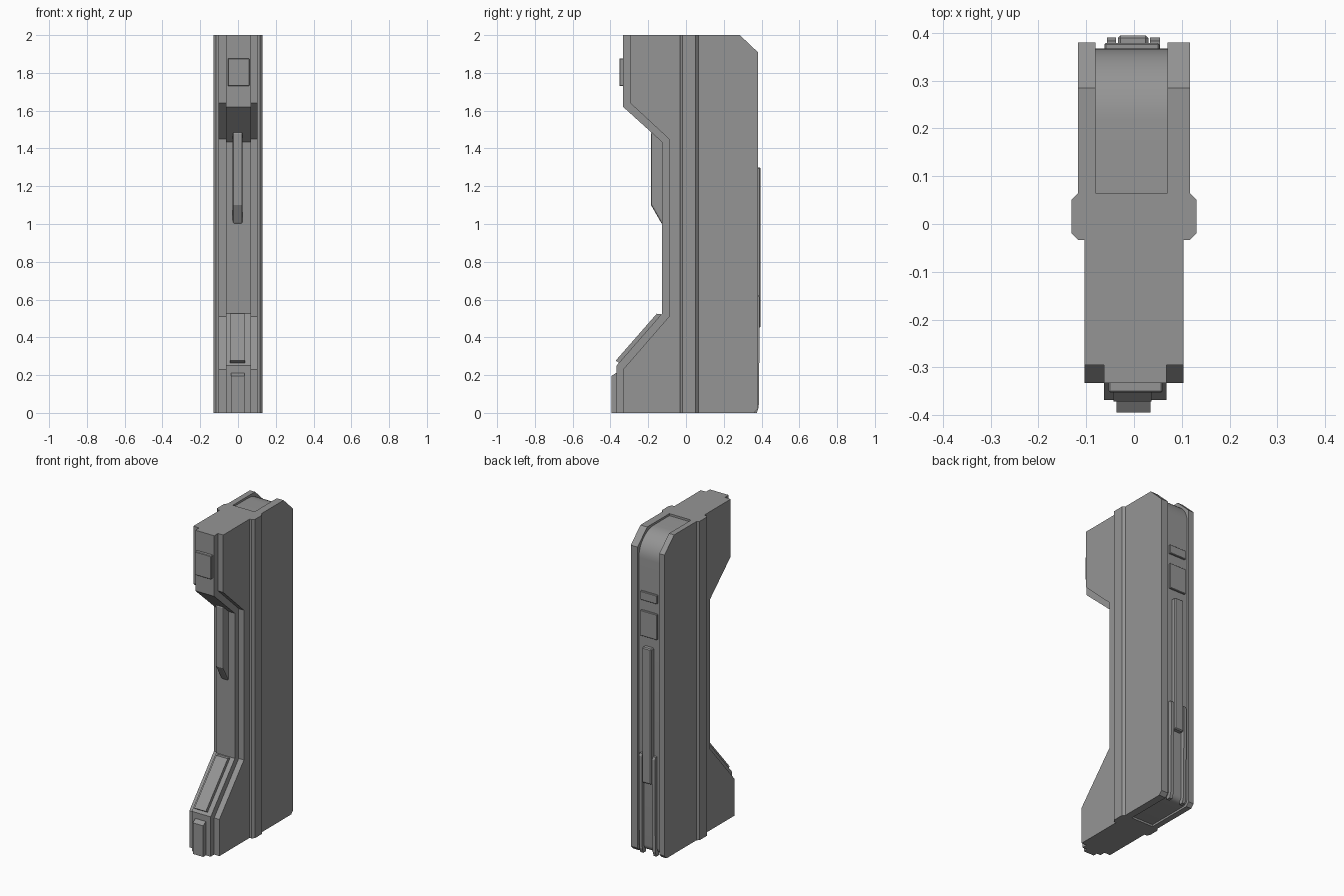
import bpy, bmesh, math

cube = bpy.data.objects.get("Cube")
if cube:
    bpy.data.objects.remove(cube, do_unlink=True)

grey = bpy.data.materials.new("mid grey")
grey.use_nodes = True
COLOR = (0.3, 0.3, 0.3, 1)
grey.diffuse_color = COLOR
grey.node_tree.nodes["Principled BSDF"].inputs["Base Color"].default_value = COLOR


def prism(name, outline, lo, hi, axis="x", smooth=False):
    """Extrude an outline: (y, z) points along x, or (x, y) points along z."""
    bm = bmesh.new()
    place = (lambda p, t: (t, *p)) if axis == "x" else (lambda p, t: (*p, t))
    ends = [[bm.verts.new(place(p, t)) for p in outline] for t in (lo, hi)]
    for end in ends:
        bm.faces.new(end)
    n = len(outline)
    for i in range(n):
        j = (i + 1) % n
        bm.faces.new((ends[0][i], ends[0][j], ends[1][j], ends[1][i]))
    bmesh.ops.recalc_face_normals(bm, faces=bm.faces)
    mesh = bpy.data.meshes.new(name)
    bm.to_mesh(mesh)
    bm.free()
    obj = bpy.data.objects.new(name, mesh)
    bpy.context.collection.objects.link(obj)
    mesh.materials.append(grey)
    if smooth:
        bpy.ops.object.select_all(action="DESELECT")
        obj.select_set(True)
        bpy.context.view_layer.objects.active = obj
        bpy.ops.object.shade_smooth_by_angle(angle=math.radians(30))
    return obj


def block(name, x0, x1, y0, y1, z0, z1, bevel=0):
    obj = prism(name, [(y0, z0), (y1, z0), (y1, z1), (y0, z1)], x0, x1)
    if bevel:
        mod = obj.modifiers.new("edge", "BEVEL")
        mod.width = bevel
        mod.segments = 1
    return obj


def arc(cy, cz, ry, rz, start, end, steps=10):
    angles = [math.radians(start + (end - start) * i / steps) for i in range(steps + 1)]
    return [(cy + ry * math.cos(a), cz + rz * math.sin(a)) for a in angles]


# Raised band around the middle, with cut corners
c, w, front, back = 0.014, 0.131, -0.033, 0.065
prism("middle_band", [(-w + c, front), (w - c, front), (w, front + c), (w, back - c),
                      (w - c, back), (-w + c, back), (-w, back - c), (-w, front + c)], 0, 2, "z")

# Stepped front half
prism("front_body", [(0, 0), (-0.333, 0), (-0.333, 0.23), (-0.09, 0.51), (-0.09, 1.45),
                     (-0.295, 1.64), (-0.295, 2), (0, 2)], -0.104, 0.104)
prism("front_spine", [(0, 0), (-0.368, 0), (-0.368, 0.25), (-0.128, 0.525), (-0.128, 1.435),
                      (-0.333, 1.62), (-0.333, 2), (0, 2)], -0.063, 0.068)

# Rear side walls and the rounded channel between them
wall = [(0.03, 0), (0.36, 0), (0.38, 0.022), (0.38, 1.91), (0.285, 2), (0.03, 2)]
prism("right_wall", wall, -0.117, -0.081)
prism("left_wall", wall, 0.07, 0.117)
channel = [(0.03, 0.012)] + arc(0.33, 0.05, 0.037, 0.038, -90, 0, 5)
channel += arc(0.217, 1.84, 0.15, 0.147, 0, 90) + [(0.03, 1.987)]
prism("rear_channel", channel, -0.09, 0.08, smooth=True)

# Front details
block("front_button", -0.053, 0.06, -0.353, -0.32, 1.73, 1.877, 0.003)
rib = prism("front_rib", [(-0.11, 0.99), (-0.128, 1.0), (-0.185, 1.1), (-0.185, 1.487), (-0.11, 1.487)],
            -0.028, 0.025)
edge = rib.modifiers.new("edge", "BEVEL")
edge.width, edge.segments = 0.01, 2
prism("slope_plate", [(-0.355, 0.265), (-0.372, 0.277), (-0.155, 0.525), (-0.13, 0.522)], -0.043, 0.037)
prism("front_foot", [(-0.34, 0), (-0.395, 0), (-0.395, 0.195), (-0.37, 0.212), (-0.34, 0.212)],
      -0.037, 0.035)

# Rear details
block("rear_bar", -0.034, 0.03, 0.35, 0.395, 0.45, 1.3, 0.006)
block("rear_square_plate", -0.062, 0.053, 0.35, 0.379, 1.36, 1.52, 0.003)
block("rear_small_plate", -0.062, 0.053, 0.35, 0.379, 1.585, 1.64, 0.003)
strip = [(0.35, 0), (0.375, 0), (0.385, 0.03), (0.39, 0.45), (0.39, 0.61), (0.383, 0.625), (0.35, 0.625)]
for side, x0, x1 in (("right", -0.057, -0.038), ("left", 0.034, 0.054)):
    prism(side + "_guide_strip", strip, x0, x1)
